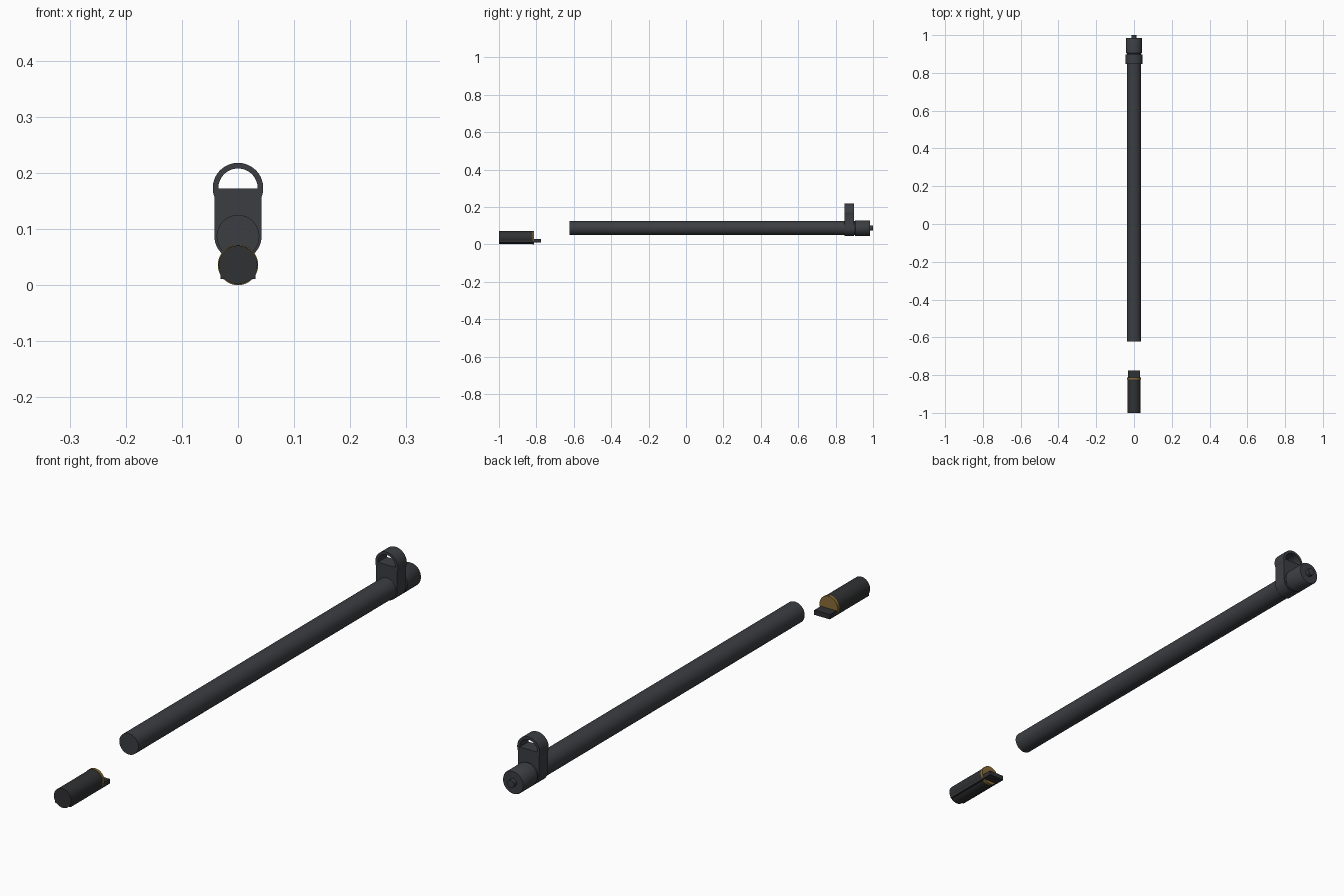
import bpy, bmesh, math

if "Cube" in bpy.data.objects:
    bpy.data.objects.remove(bpy.data.objects["Cube"])

def material(name, col):
    m = bpy.data.materials.new(name)
    m.diffuse_color = (*col, 1)
    m.use_nodes = True
    m.node_tree.nodes["Principled BSDF"].inputs["Base Color"].default_value = m.diffuse_color
    return m

steel = material("dark_steel", (0.045, 0.048, 0.054))
black = material("black_steel", (0.03, 0.031, 0.033))
brass = material("brass", (0.25, 0.15, 0.04))

def finish(ob, mat):
    ob.data.materials.append(mat)
    bpy.ops.object.select_all(action='DESELECT')
    bpy.context.view_layer.objects.active = ob
    ob.select_set(True)
    bpy.ops.object.shade_smooth_by_angle(angle=math.radians(35))
    return ob

def from_bmesh(name, bm, mat):
    bmesh.ops.recalc_face_normals(bm, faces=bm.faces)
    me = bpy.data.meshes.new(name)
    bm.to_mesh(me)
    bm.free()
    ob = bpy.data.objects.new(name, me)
    bpy.context.collection.objects.link(ob)
    return finish(ob, mat)

def lathe(name, profile, z, mat, n=48):
    """Closed turned part along y from (y, radius) stations."""
    bm = bmesh.new()
    rings = [[bm.verts.new((r * math.cos(2 * math.pi * i / n), y,
                            z + r * math.sin(2 * math.pi * i / n)))
              for i in range(n)] for y, r in profile]
    for a, b in zip(rings, rings[1:]):
        for i in range(n):
            j = (i + 1) % n
            bm.faces.new((a[i], a[j], b[j], b[i]))
    bm.faces.new(rings[0])
    bm.faces.new(rings[-1])
    return from_bmesh(name, bm, mat)

def extrude(name, outline, y0, y1, mat):
    """Extrude an (x, z) outline along y."""
    bm = bmesh.new()
    f = bm.faces.new([bm.verts.new((x, y0, z)) for x, z in outline])
    new = bmesh.ops.extrude_face_region(bm, geom=[f], use_keep_orig=True)["geom"]
    bmesh.ops.translate(bm, vec=(0, y1 - y0, 0),
                        verts=[g for g in new if isinstance(g, bmesh.types.BMVert)])
    return from_bmesh(name, bm, mat)

def arc(r, cz, a0, a1, n=28):
    angles = [math.radians(a0 + (a1 - a0) * i / n) for i in range(n + 1)]
    return [(r * math.cos(a), cz + r * math.sin(a)) for a in angles]

# Barrel, muzzle collar and stepped tip
BZ = 0.087
lathe("barrel", [(-0.622, 0.038), (0.91, 0.038)], BZ, steel)
lathe("muzzle_collar", [(0.903, 0.039), (0.906, 0.042), (0.982, 0.042), (0.985, 0.040),
                        (0.985, 0.014), (1.0, 0.014)], BZ, steel)

# Front sight: base wrapped around the barrel, with an open arched hood
extrude("sight_base", arc(0.042, BZ, 180, 360) + [(0.042, 0.172), (-0.042, 0.172)],
        0.847, 0.897, steel)
HZ = 0.173
extrude("sight_hood", arc(0.045, HZ, -20, 200) + arc(0.035, HZ, 200, -20),
        0.8465, 0.8975, steel)

# Rear plug: dark cylinder, brass disc and a flat tongue underneath
PZ = 0.036
lathe("rear_plug", [(-1.0, 0.0345), (-0.817, 0.0345)], PZ, black)
lathe("brass_disc", [(-0.822, 0.036), (-0.812, 0.036)], PZ, brass)
extrude("rear_tongue", [(-0.031, 0.011), (0.031, 0.011), (0.031, 0.028), (-0.031, 0.028)],
        -0.998, -0.775, black)
